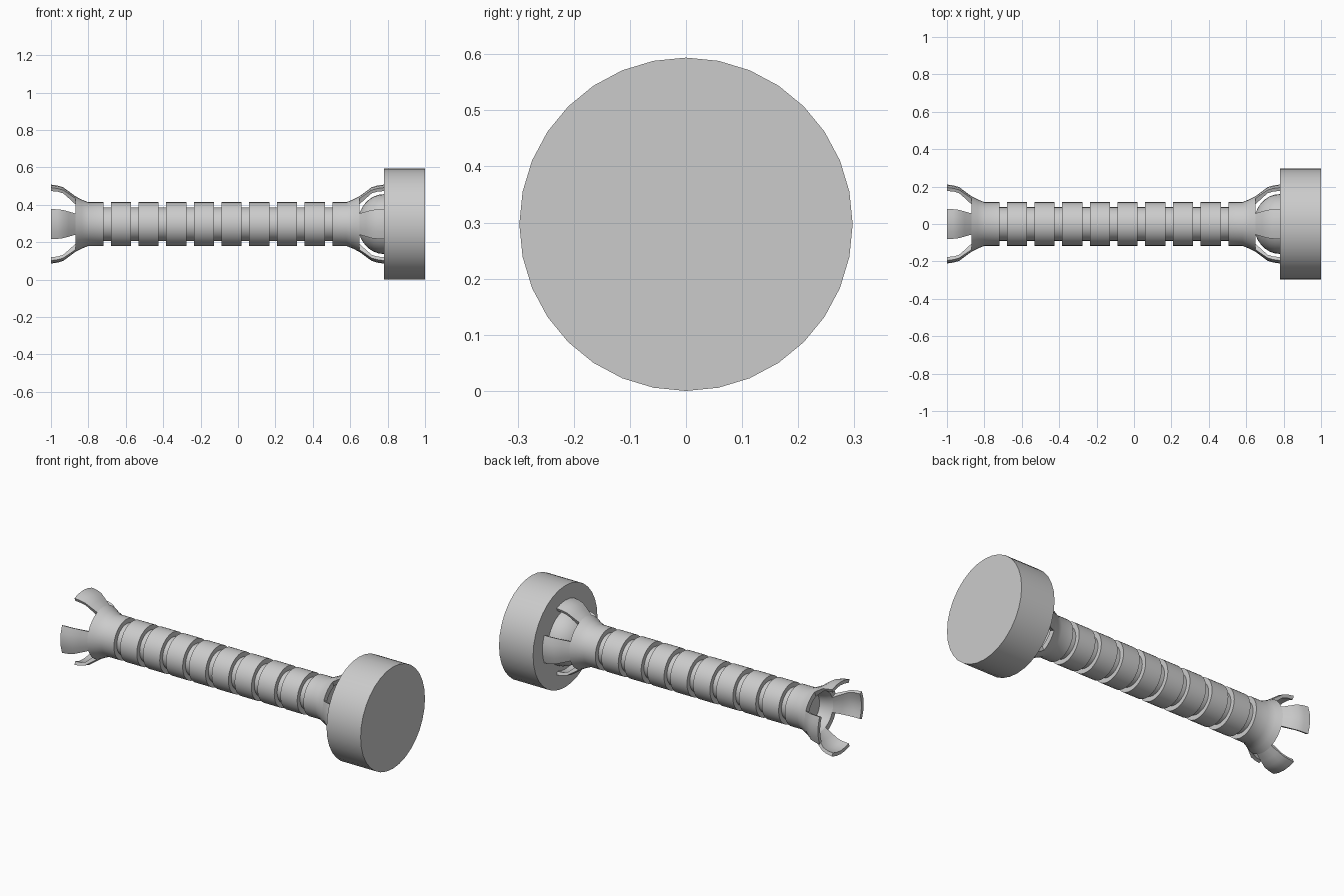
import bpy, bmesh, math

cube = bpy.data.objects.get("Cube")
if cube:
    bpy.data.objects.remove(cube, do_unlink=True)

SIDES = 32
AXIS_Z = 0.297

metal = bpy.data.materials.new("light grey metal")
metal.use_nodes = True
colour = (0.6, 0.6, 0.6, 1)
metal.diffuse_color = colour
metal.node_tree.nodes["Principled BSDF"].inputs["Base Color"].default_value = colour


def lathe(name, profile, start=0, steps=SIDES, closed=False):
    """Turn an (x, radius) profile about the long axis, fully or for a few steps."""
    bm = bmesh.new()
    full = steps == SIDES
    rings = []
    for i in range(steps if full else steps + 1):
        a = math.tau * (start + i) / SIDES
        rings.append([bm.verts.new((x, r * math.cos(a), AXIS_Z + r * math.sin(a)))
                      for x, r in profile])
    n = len(profile)
    for i in range(steps):
        a, b = rings[i], rings[(i + 1) % len(rings)]
        for j in range(n if closed else n - 1):
            k = (j + 1) % n
            bm.faces.new((a[j], a[k], b[k], b[j]))
    if not full:
        bm.faces.new(rings[0])
        bm.faces.new(rings[-1])
    bmesh.ops.remove_doubles(bm, verts=bm.verts, dist=1e-5)
    bmesh.ops.recalc_face_normals(bm, faces=bm.faces)
    mesh = bpy.data.meshes.new(name)
    bm.to_mesh(mesh)
    bm.free()
    mesh.materials.append(metal)
    obj = bpy.data.objects.new(name, mesh)
    bpy.context.collection.objects.link(obj)
    bpy.ops.object.select_all(action="DESELECT")
    obj.select_set(True)
    bpy.context.view_layer.objects.active = obj
    bpy.ops.object.shade_smooth_by_angle(angle=math.radians(30))
    return obj


# Ribbed grip with a flared, hollow socket at each end
RIB, GROOVE = 0.117, 0.09
socket = [(-0.80, 0), (-0.80, 0.09), (-0.84, 0.1), (-0.87, 0.115),
          (-0.87, 0.149), (-0.835, 0.131), (-0.80, RIB)]
middle = -0.11
grip = list(socket)
for i in range(9):
    x = -0.70 + i * 0.148
    grip += [(x - 0.02, RIB), (x - 0.02, GROOVE), (x + 0.02, GROOVE), (x + 0.02, RIB)]
grip += [(2 * middle - x, r) for x, r in reversed(socket)]
lathe("grip", grip)

# Four curved prongs at each end
prong = [(-0.87, 0.149), (-0.905, 0.175), (-0.935, 0.197), (-0.965, 0.206), (-1.0, 0.211),
         (-1.0, 0.191), (-0.965, 0.188), (-0.935, 0.178), (-0.905, 0.15), (-0.87, 0.115)]
for side, mirror in (("right", False), ("left", True)):
    pts = [(2 * middle - x, r) for x, r in prong] if mirror else prong
    for quarter in range(4):
        lathe(f"{side}_prong_{quarter + 1}", pts, quarter * 8 - 2, 4, closed=True)

# Domed core held between the left prongs
dome = []
for i in range(9):
    a = math.pi / 2 * i / 8
    dome.append((0.78 - 0.14 * math.cos(a), 0.16 * math.sin(a)))
lathe("dome_core", dome)

# Round end weight
lathe("end_cap", [(0.78, 0), (0.78, AXIS_Z), (1.0, AXIS_Z), (1.0, 0)])
